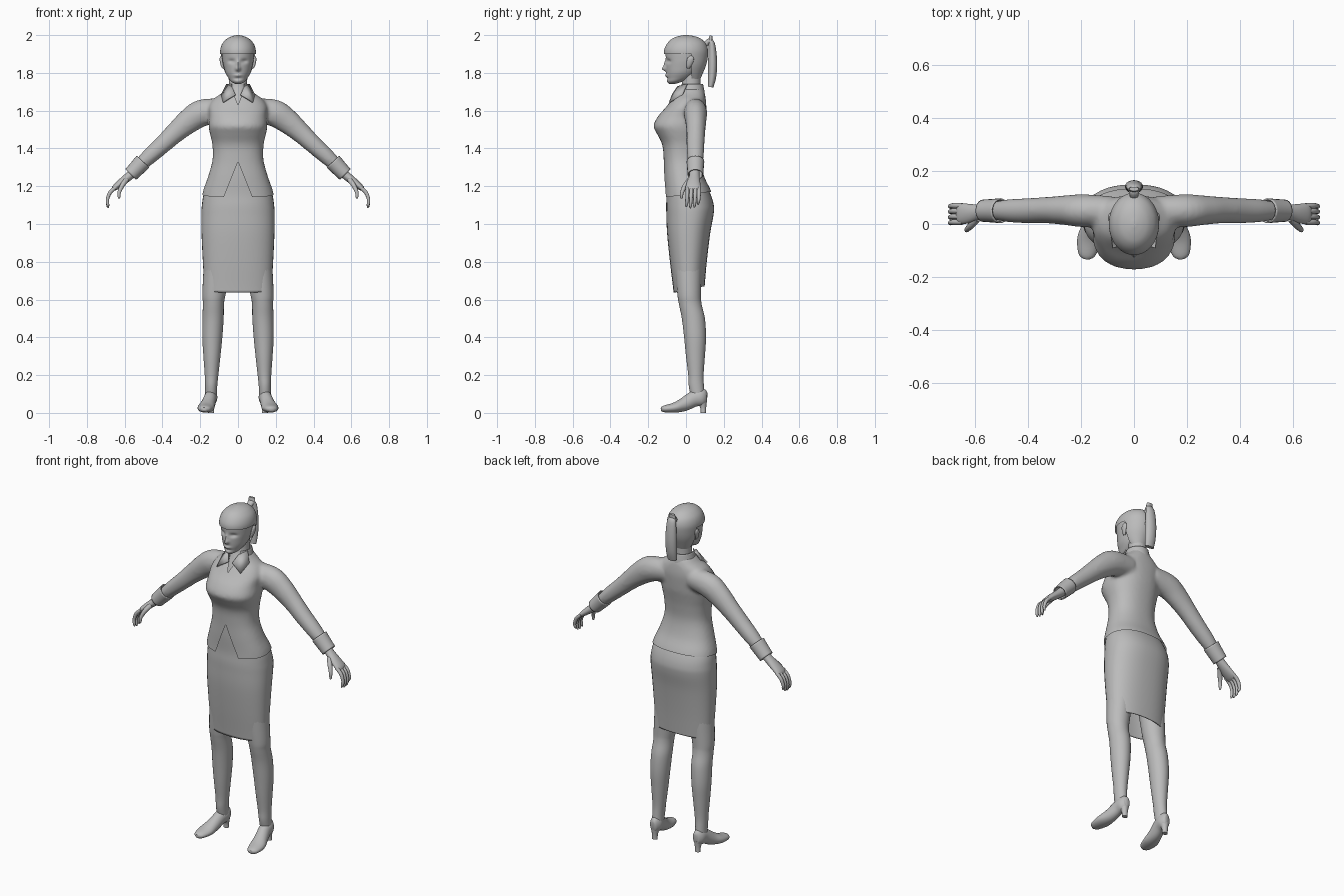
import bpy, bmesh, math
from mathutils import Vector

grey = bpy.data.materials.new("plain_grey")
grey.diffuse_color = (0.5, 0.5, 0.5, 1)


def spline(rows, steps):
    """Smoothly interpolate rows of numbers."""
    out = []
    for i in range(len(rows) - 1):
        a, b, c, d = (rows[max(0, min(len(rows) - 1, i + k))] for k in (-1, 0, 1, 2))
        for s in range(steps):
            t = s / steps
            out.append([0.5 * (2 * q + (r - p) * t + (2 * p - 5 * q + 4 * r - w) * t * t
                               + (3 * q - p - 3 * r + w) * t ** 3)
                        for p, q, r, w in zip(a, b, c, d)])
    out.append(list(rows[-1]))
    return out


def skin(bm, rings, cap=True):
    """Bridge rings of points into a surface."""
    vs = [[bm.verts.new(p) for p in ring] for ring in rings]
    n = len(vs[0])
    for a, b in zip(vs, vs[1:]):
        for i in range(n):
            bm.faces.new((a[i], a[(i + 1) % n], b[(i + 1) % n], b[i]))
    if cap:
        bm.faces.new(vs[0][::-1])
        bm.faces.new(vs[-1])


def loft(bm, rows, cx=0, power=2, seg=40, steps=5, cap=True):
    """Level rings: z, half width, front y, back y, optional centre x."""
    rings = []
    for z, w, f, b, *c in spline(rows, steps):
        x0 = c[0] if c else cx
        ring = []
        for i in range(seg):
            a = 2 * math.pi * i / seg
            ca, sa = math.cos(a), math.sin(a)
            px = math.copysign(abs(ca) ** (2 / power), ca)
            py = math.copysign(abs(sa) ** (2 / power), sa)
            ring.append((x0 + w * px, (f + b) / 2 + (b - f) / 2 * py, z))
        rings.append(ring)
    skin(bm, rings, cap)


def tube(bm, rows, side=(0, 1, 0), seg=20, steps=4, cap=True, sx=1):
    """Rings across a path: x, y, z, radius along side, other radius."""
    rows = spline(rows, steps)
    pts = [Vector(r[:3]) for r in rows]
    rings = []
    for i, r in enumerate(rows):
        d = (pts[min(i + 1, len(pts) - 1)] - pts[max(i - 1, 0)]).normalized()
        s = Vector(side)
        s = (s - d * s.dot(d)).normalized()
        u = d.cross(s)
        ring = []
        for k in range(seg):
            a = 2 * math.pi * k / seg
            p = pts[i] + s * r[3] * math.cos(a) + u * r[4] * math.sin(a)
            ring.append((p.x * sx, p.y, p.z))
        rings.append(ring)
    skin(bm, rings, cap)


def cut(bm, planes, remove):
    """Slice along planes, then delete the faces picked by a rule."""
    for co, no in planes:
        bmesh.ops.bisect_plane(bm, geom=bm.verts[:] + bm.edges[:] + bm.faces[:],
                               plane_co=co, plane_no=no)
    doomed = [f for f in bm.faces if remove(f.calc_center_median())]
    bmesh.ops.delete(bm, geom=doomed, context='FACES')


def bump(bm, centre, radius, push):
    for v in bm.verts:
        d = [(v.co[i] - centre[i]) / radius[i] for i in range(3)]
        v.co += Vector(push) * math.exp(-sum(q * q for q in d))


def finish(name, bm, mirror=False, thick=0, angle=50):
    bmesh.ops.recalc_face_normals(bm, faces=bm.faces[:])
    me = bpy.data.meshes.new(name)
    bm.to_mesh(me)
    bm.free()
    ob = bpy.data.objects.new(name, me)
    bpy.context.collection.objects.link(ob)
    me.materials.append(grey)
    bpy.ops.object.select_all(action='DESELECT')
    ob.select_set(True)
    bpy.context.view_layer.objects.active = ob
    bpy.ops.object.shade_smooth_by_angle(angle=math.radians(angle))
    if thick:
        m = ob.modifiers.new("thickness", 'SOLIDIFY')
        m.thickness = thick
    if mirror:
        m = ob.modifiers.new("mirror", 'MIRROR')
        m.merge_threshold = 0.0001
    return ob


# Shirt: body and sleeves fused into one smooth skin
bm = bmesh.new()
loft(bm, [(1.05, .200, -.116, .156), (1.16, .189, -.113, .138), (1.25, .159, -.116, .097),
          (1.34, .135, -.118, .077), (1.42, .136, -.126, .082), (1.48, .149, -.155, .092),
          (1.52, .156, -.172, .10), (1.57, .152, -.148, .105), (1.62, .155, -.105, .108),
          (1.66, .132, -.075, .105), (1.69, .09, -.05, .10), (1.72, .06, -.04, .09)], power=2.3)
for s in (1, -1):
    tube(bm, [(.08, .05, 1.605, .055, .06), (.19, .05, 1.588, .062, .072), (.26, .052, 1.545, .056, .066),
              (.33, .052, 1.485, .05, .055), (.40, .05, 1.42, .048, .048), (.47, .05, 1.357, .044, .043),
              (.53, .05, 1.30, .034, .034)], sx=s)
raw = finish("shirt_base", bm)
m = raw.modifiers.new("fuse", 'REMESH')
m.mode, m.voxel_size = 'VOXEL', 0.01
m = raw.modifiers.new("soften", 'SMOOTH')
m.factor, m.iterations = 0.5, 8
fused = bpy.data.meshes.new_from_object(raw.evaluated_get(bpy.context.evaluated_depsgraph_get()))
bpy.data.objects.remove(raw)
bm = bmesh.new()
bm.from_mesh(fused)
# Slanted hem, open notch at the waist and open neckline
cut(bm, [((0, 0, 1.155), (0, -.12, 1))], lambda c: c.z < 1.155 + .12 * c.y)
cut(bm, [((0, 0, 1.33), (1, 0, .4)), ((0, 0, 1.33), (-1, 0, .4))],
    lambda c: c.y < 0 and abs(c.x) < .4 * (1.33 - c.z))
cut(bm, [((0, 0, 1.63), (1, 0, -.4)), ((0, 0, 1.63), (-1, 0, -.4))],
    lambda c: c.y < 0 and abs(c.x) < .4 * (c.z - 1.63))
finish("shirt", bm)

# Skirt, reaching up under the shirt
bm = bmesh.new()
loft(bm, [(.55, .172, -.058, .088), (.65, .177, -.067, .097), (.80, .186, -.085, .11),
          (.95, .193, -.10, .128), (1.05, .194, -.104, .146), (1.10, .191, -.105, .147),
          (1.16, .181, -.103, .129), (1.25, .149, -.107, .085), (1.34, .122, -.107, .064)],
     power=2.3, cap=False)
cut(bm, [((0, 0, .65), (0, -.21, 1))], lambda c: c.z < .65 + .21 * c.y)
finish("skirt", bm, thick=.005)

# Collar flaps and neck band
bm = bmesh.new()
loft(bm, [(1.665, .082, -.05, .102), (1.70, .07, -.045, .098), (1.742, .06, -.035, .09)], cap=False)
cut(bm, [((.035, 0, 0), (1, 0, 0)), ((-.035, 0, 0), (1, 0, 0))],
    lambda c: c.y < 0 and abs(c.x) < .035)
finish("collar_band", bm, thick=.005)
bm = bmesh.new()
bm.faces.new([bm.verts.new(p) for p in
              ((.062, .005, 1.742), (.035, -.045, 1.73), (.013, -.075, 1.685),
               (.08, -.09, 1.645), (.09, -.02, 1.685))])
bmesh.ops.triangulate(bm, faces=bm.faces[:])
finish("collar_flap", bm, mirror=True, thick=.006)

# Neck
bm = bmesh.new()
loft(bm, [(1.58, .08, -.095, .06), (1.66, .066, -.058, .08), (1.70, .054, -.038, .08),
          (1.74, .049, -.022, .078), (1.81, .05, -.02, .078)])
finish("neck", bm)

# Head with softly modelled face
bm = bmesh.new()
loft(bm, [(1.742, .016, -.086, -.055), (1.755, .037, -.097, -.015), (1.775, .052, -.101, .03),
          (1.80, .066, -.104, .06), (1.83, .075, -.106, .085), (1.87, .083, -.106, .10),
          (1.92, .086, -.107, .108), (1.955, .075, -.09, .095), (1.985, .03, -.04, .045)],
     seg=80, steps=9)
bump(bm, (0, -.106, 1.823), (.012, .05, .013), (0, -.02, -.002))
bump(bm, (0, -.106, 1.848), (.009, .05, .02), (0, -.010, 0))
bump(bm, (0, -.104, 1.787), (.02, .05, .008), (0, -.008, 0))
bump(bm, (0, -.100, 1.770), (.02, .05, .006), (0, .004, 0))
bump(bm, (0, -.095, 1.752), (.02, .05, .012), (0, -.005, 0))
for s in (1, -1):
    bump(bm, (s * .034, -.095, 1.862), (.018, .06, .011), (0, .011, 0))
finish("head", bm)

# Hair cap with a straight fringe
bm = bmesh.new()
loft(bm, [(1.765, .045, .0, .075), (1.80, .068, -.06, .09), (1.84, .085, -.10, .106),
          (1.88, .092, -.114, .115), (1.92, .094, -.116, .117), (1.955, .083, -.10, .105),
          (1.98, .06, -.075, .08), (1.993, .035, -.045, .05), (2.0, .008, -.012, .012)], seg=48)
cut(bm, [((0, 0, 1.9), (0, 0, 1)), ((0, .03, 0), (0, 1, 0))],
    lambda c: c.z < 1.9 and c.y < .03)
finish("hair_cap", bm)

# Ears
bm = bmesh.new()
tube(bm, [(.076, .012, 1.825, .008, .006), (.083, .015, 1.84, .013, .008), (.088, .022, 1.865, .018, .009),
          (.089, .026, 1.88, .015, .007), (.086, .026, 1.89, .006, .003)])
finish("ear", bm, mirror=True)

# Ponytail and its tie
bm = bmesh.new()
tube(bm, [(0, .10, 1.945, .014, .014), (0, .122, 1.968, .02, .014), (0, .137, 1.95, .028, .017),
          (0, .141, 1.86, .034, .024), (0, .138, 1.78, .033, .022), (0, .130, 1.725, .028, .015)], (1, 0, 0))
finish("ponytail", bm)
bm = bmesh.new()
tube(bm, [(0, .128, 1.945, .02, .009), (0, .13, 1.975, .022, .01), (0, .132, 1.997, .018, .008)], (1, 0, 0))
finish("hair_tie", bm)

# Cuffs
bm = bmesh.new()
tube(bm, [(.503, .05, 1.330, .047, .046), (.535, .05, 1.296, .044, .043), (.568, .05, 1.262, .042, .040)],
     cap=False)
finish("cuff", bm, mirror=True, thick=.006)

# Hands
bm = bmesh.new()
tube(bm, [(.53, .046, 1.297, .027, .027), (.575, .045, 1.255, .027, .023), (.62, .04, 1.218, .036, .02),
          (.652, .038, 1.192, .039, .015), (.664, .038, 1.18, .032, .008)])
for i, y in enumerate((.007, .028, .049, .069)):
    drop = (.006, 0, .004, .018)[i]
    tube(bm, [(.645, y, 1.197, .010, .010), (.677, y, 1.167, .0105, .0105),
              (.691, y - .002, 1.13, .009, .009), (.689, y - .004, 1.097 + drop, .008, .008),
              (.686, y - .005, 1.084 + drop, .003, .003)], seg=10)
tube(bm, [(.59, .02, 1.235, .013, .014), (.612, -.004, 1.205, .013, .013), (.628, -.02, 1.17, .010, .010),
          (.63, -.024, 1.142, .007, .007), (.63, -.024, 1.134, .003, .003)], seg=10)
finish("hand", bm, mirror=True)

# Legs
bm = bmesh.new()
loft(bm, [(.07, .03, .03, .10, .143), (.14, .032, .015, .095, .142), (.20, .036, .012, .093, .140),
          (.30, .045, .0, .10, .138), (.40, .053, -.01, .106, .136), (.50, .056, -.022, .10, .132),
          (.58, .056, -.038, .082, .13), (.65, .063, -.048, .08, .125), (.90, .075, -.07, .09, .10)], seg=28)
finish("leg", bm, mirror=True)

# Shoes with block heels
bm = bmesh.new()
tube(bm, [(.179, -.132, .019, .012, .010), (.177, -.115, .021, .032, .018), (.170, -.06, .028, .044, .027),
          (.159, -.01, .045, .038, .036), (.148, .04, .073, .034, .042), (.143, .08, .083, .034, .046),
          (.140, .104, .085, .022, .038), (.140, .112, .085, .010, .02)], (1, 0, 0), seg=24)
loft(bm, [(0, .016, .078, .106), (.03, .017, .074, .107), (.065, .026, .055, .111)], cx=.142, seg=20)
finish("shoe", bm, mirror=True)
